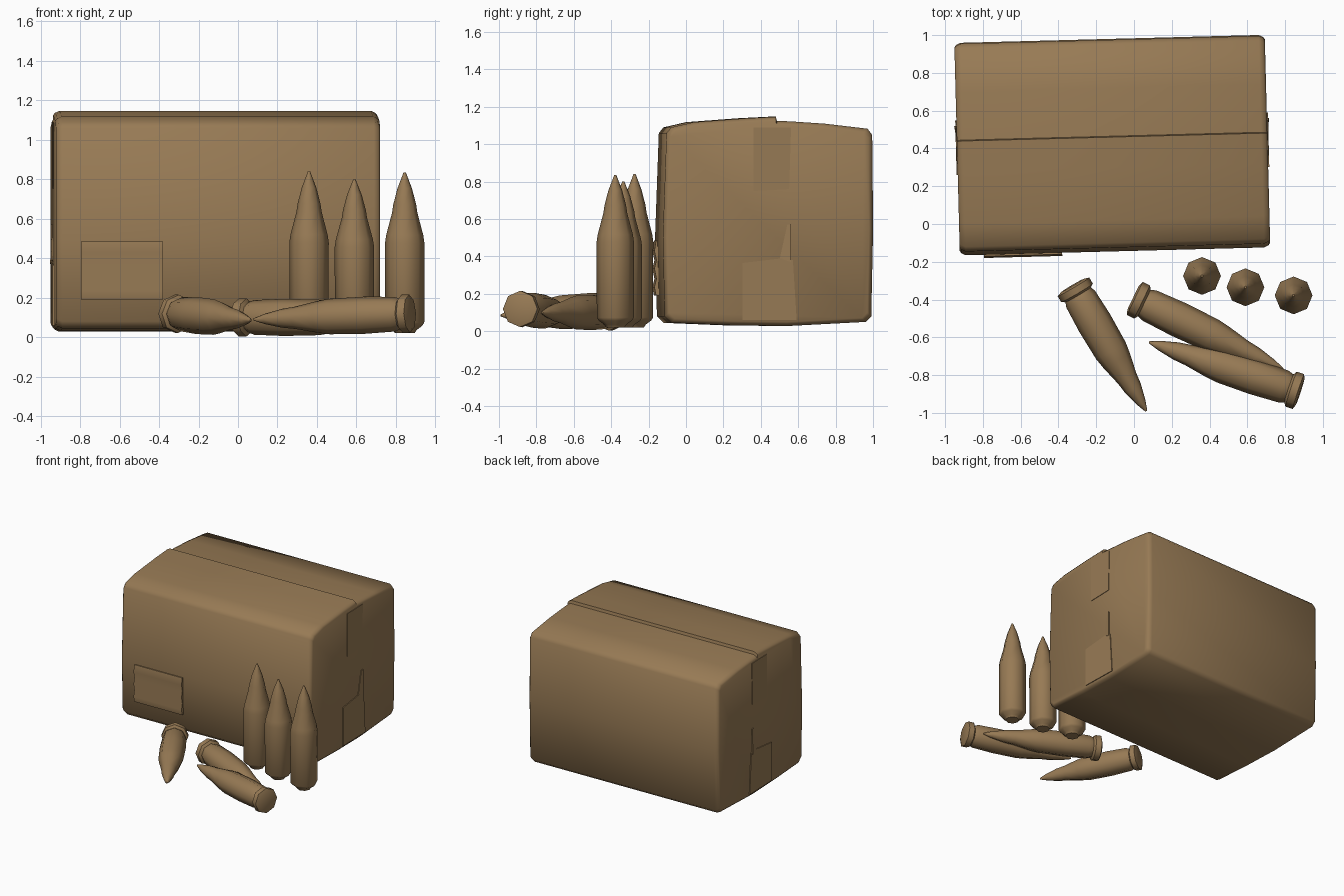
import bpy, bmesh, math
from mathutils import Vector, Matrix

if "Cube" in bpy.data.objects:
    bpy.data.objects.remove(bpy.data.objects["Cube"])

mat = bpy.data.materials.new("cardboard_brown")
mat.diffuse_color = (0.31, 0.195, 0.09, 1)
mat.use_nodes = True
mat.node_tree.nodes["Principled BSDF"].inputs["Base Color"].default_value = mat.diffuse_color

# The carton is modelled in its own axes, then turned slightly
BOX = Matrix.Translation((-0.115, 0.42, 0)) @ Matrix.Rotation(math.radians(1.5), 4, 'Z')


def finish(name, bm, matrix=None, angle=50):
    if matrix:
        bm.transform(matrix)
    bmesh.ops.recalc_face_normals(bm, faces=bm.faces)
    me = bpy.data.meshes.new(name)
    bm.to_mesh(me)
    bm.free()
    me.materials.append(mat)
    ob = bpy.data.objects.new(name, me)
    bpy.context.collection.objects.link(ob)
    bpy.ops.object.select_all(action='DESELECT')
    ob.select_set(True)
    bpy.context.view_layer.objects.active = ob
    bpy.ops.object.shade_smooth_by_angle(angle=math.radians(angle))
    return ob


def loft(bm, rings):
    """Skin closed rings of points and cap both ends."""
    vs = [[bm.verts.new(p) for p in r] for r in rings]
    n = len(vs[0])
    for a, b in zip(vs, vs[1:]):
        for i in range(n):
            j = (i + 1) % n
            bm.faces.new((a[i], a[j], b[j], b[i]))
    bm.faces.new(vs[0])
    bm.faces.new(vs[-1])


# Carton: bulging side profile (y, z) with a step where the lid flaps overlap
profile = [(-0.52, .045), (-0.2, .032), (0.1, .028), (0.52, .05), (0.55, .08),
           (0.56, .55), (0.555, 1.05), (0.53, 1.083), (0.3, 1.11), (0.12, 1.122),
           (0.045, 1.125), (0.04, 1.147), (-0.12, 1.139), (-0.4, 1.118),
           (-0.52, 1.09), (-0.545, 1.06), (-0.565, .5), (-0.555, .08)]
stations = [(-0.822, .96), (-0.812, .982), (-0.79, 1), (0.79, 1), (0.812, .982), (0.822, .96)]
bm = bmesh.new()
loft(bm, [[(x, y * s, .58 + (z - .58) * s) for y, z in profile] for x, s in stations])
finish("carton", bm, BOX)


def side_plate(name, side, corners, depth):
    """Thin paper piece on a carton end; corners are (y, z, lift)."""
    bm = bmesh.new()
    loft(bm, [[(side * (0.818 + d), y, z) for y, z, d in corners],
              [(side * (0.818 + depth + d), y, z) for y, z, d in corners]])
    finish(name, bm, BOX, 30)


# Tape ends on both sides of the carton
for side, label in ((1, "right"), (-1, "left")):
    side_plate(label + "_lower_tape", side,
               [(-.14, .06, 0), (.15, .06, 0), (.13, .38, 0), (.07, .39, 0), (-.14, .365, 0)], .01)
    side_plate(label + "_upper_tape", side,
               [(-.08, .75, 0), (.11, .76, 0), (.12, 1.09, 0), (-.08, 1.09, 0)], .008)
    side_plate(label + "_torn_tape", side,
               [(.06, .39, 0), (.12, .37, .008), (.12, .57, .006), (.10, .57, 0)], .008)

# Ridged panel on the carton front
ridge = [(-.55, .19), (-.573, .19), (-.582, .235), (-.571, .28), (-.582, .335),
         (-.571, .38), (-.582, .43), (-.573, .485), (-.55, .485)]
bm = bmesh.new()
loft(bm, [[(x, y, z) for y, z in ridge] for x in (-0.695, -0.28)])
finish("front_ridged_panel", bm, BOX, 30)

# Cartridges: (fraction of length, radius)
STANDING = [(0, .05), (.02, .06), (.045, .088), (.065, .099), (.56, .1), (.61, .094),
            (.75, .064), (.80, .058), (.90, .037), (.97, .015), (1, .006)]
LYING = [(0, .07), (.012, .097), (.06, .097), (.075, .078), (.11, .088), (.3, .094),
         (.52, .09), (.6, .08), (.74, .056), (.82, .048), (.93, .026), (1, .006)]


def cartridge(name, base, tip, shape, sides=8):
    base, tip = Vector(base), Vector(tip)
    axis = tip - base
    rot = axis.to_track_quat('Z', 'Y').to_matrix().to_4x4()
    bm = bmesh.new()
    ang = [2 * math.pi * i / sides for i in range(sides)]
    loft(bm, [[(r * math.cos(a), r * math.sin(a), t * axis.length) for a in ang]
              for t, r in shape])
    finish(name, bm, Matrix.Translation(base) @ rot)


for i, (x, y, top) in enumerate([(.36, -.275, .84), (.59, -.335, .80), (.845, -.378, .835)]):
    cartridge(f"standing_cartridge_{i + 1}", (x, y, .02), (x, y, top), STANDING)

for i, (b, t) in enumerate([((-.325, -.325, .12), (.065, -.99, .085)),
                            ((-.005, -.39, .10), (.79, -.77, .10)),
                            ((.88, -.89, .12), (.08, -.625, .09))]):
    cartridge(f"lying_cartridge_{i + 1}", b, t, LYING)
